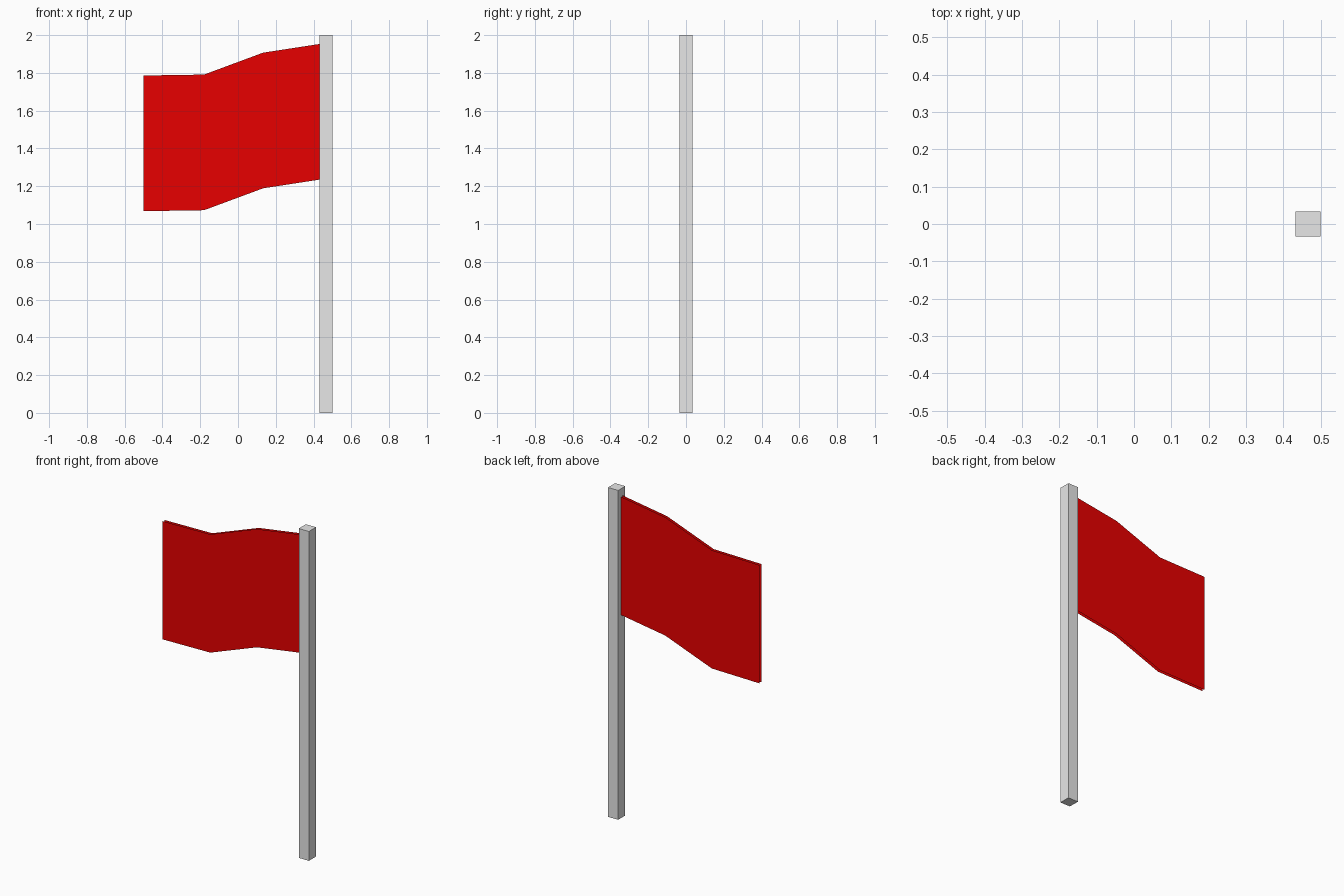
import bpy, bmesh

if "Cube" in bpy.data.objects:
    bpy.data.objects.remove(bpy.data.objects["Cube"])


def material(name, rgb):
    m = bpy.data.materials.new(name)
    m.diffuse_color = (*rgb, 1)
    m.use_nodes = True
    m.node_tree.nodes["Principled BSDF"].inputs["Base Color"].default_value = m.diffuse_color
    return m


def finish(name, bm, mat):
    me = bpy.data.meshes.new(name)
    bm.to_mesh(me)
    bm.free()
    me.materials.append(mat)
    ob = bpy.data.objects.new(name, me)
    bpy.context.collection.objects.link(ob)
    return ob


grey = material("pole grey", (0.8, 0.8, 0.8))
red = material("flag red", (0.8, 0.0, 0.0))

# Square pole
W = 0.068
bm = bmesh.new()
bmesh.ops.create_cube(bm, size=1)
for v in bm.verts:
    v.co = (v.co.x * W + 0.5 - W / 2, v.co.y * W, (v.co.z + 0.5) * 2)
finish("pole", bm, grey)

# Waving flag: two open cloth sheets, front and back
TOP = [(-0.5, 1.786), (-0.18, 1.791), (0.133, 1.907), (0.5 - W, 1.953)]
HEIGHT, HALF_GAP = 0.718, 0.009
bm = bmesh.new()
for side in (-1, 1):
    y = side * HALF_GAP
    cols = [(bm.verts.new((x, y, z - HEIGHT)), bm.verts.new((x, y, z))) for x, z in TOP]
    for (a, b), (c, d) in zip(cols, cols[1:]):
        bm.faces.new((a, c, d, b) if side < 0 else (b, d, c, a))
finish("flag", bm, red)
